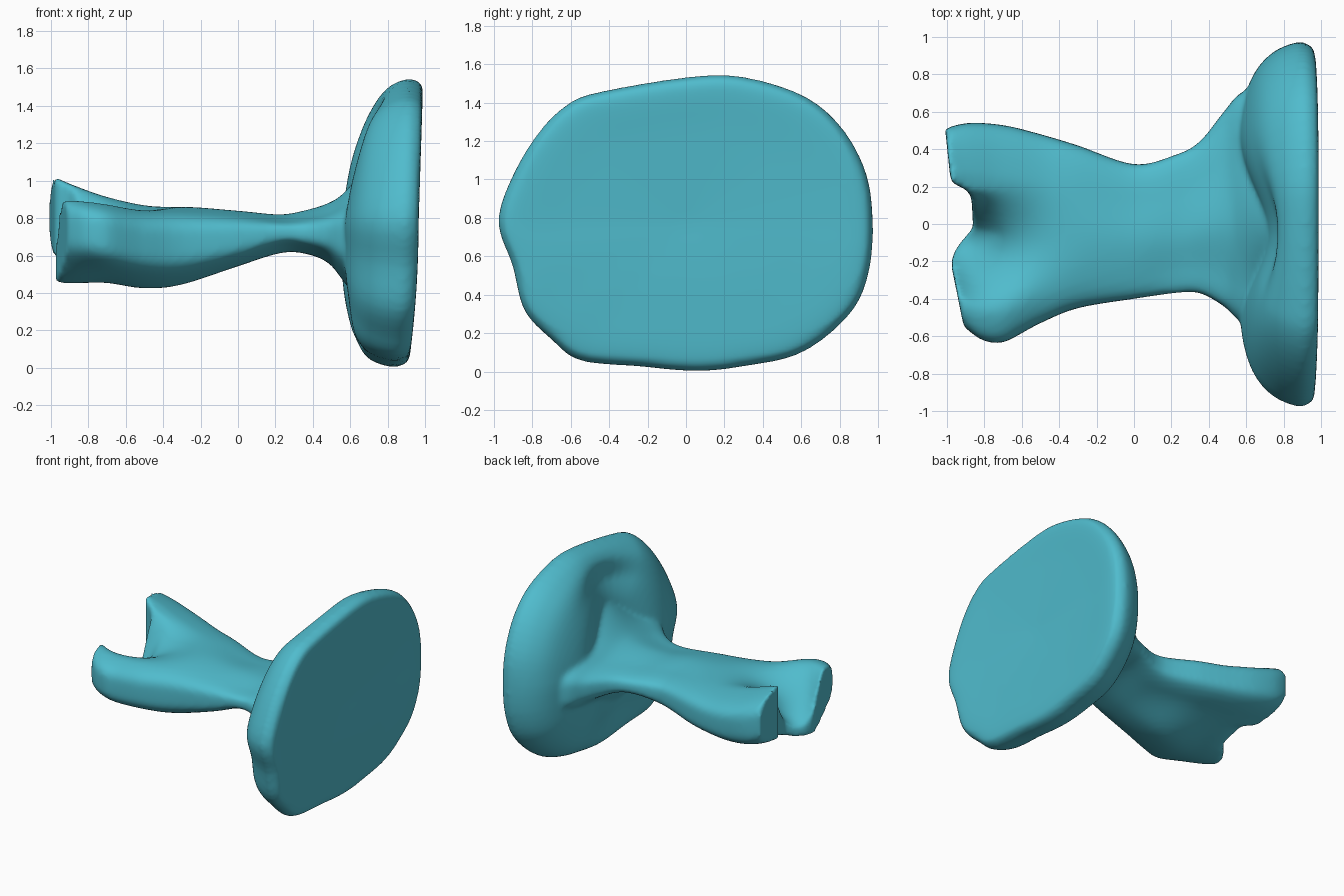
import bpy, bmesh, math

if "Cube" in bpy.data.objects:
    bpy.data.objects.remove(bpy.data.objects["Cube"])

N = 80  # points around every ring


def spline(rows, t, closed=False):
    """Catmull-Rom through rows of numbers, t counted in rows."""
    n = len(rows)
    i = int(math.floor(t))
    if not closed:
        i = min(i, n - 2)
    f = t - i
    pick = (lambda k: rows[k % n]) if closed else (lambda k: rows[max(0, min(n - 1, k))])
    return [0.5 * (2 * b + (c - a) * f + (2 * a - 5 * b + 4 * c - d) * f * f
                   + (3 * b - a - 3 * c + d) * f ** 3)
            for a, b, c, d in zip(pick(i - 1), pick(i), pick(i + 1), pick(i + 2))]


def smoothstep(a, b, v):
    v = max(0, min(1, (v - a) / (b - a)))
    return v * v * (3 - 2 * v)


def linear(pairs, u):
    for (a, p), (b, q) in zip(pairs, pairs[1:]):
        if u <= b:
            return p + (q - p) * (u - a) / (b - a)
    return pairs[-1][1]


def skin(bm, rings):
    loops = [[bm.verts.new(p) for p in r] for r in rings]
    for a, b in zip(loops, loops[1:]):
        for k in range(N):
            bm.faces.new((a[k], a[(k + 1) % N], b[(k + 1) % N], b[k]))
    return loops


def ladder_cap(bm, ring):
    """Close a ring by bridging its upper and lower halves."""
    for k in range(N // 2):
        a, b, c, d = ring[k], ring[k + 1], ring[(N - k - 1) % N], ring[(N - k) % N]
        bm.faces.new(list(dict.fromkeys((a, b, c, d))))


bm = bmesh.new()

# Forked shaft: x, y min, y max, top z (-y, mid, +y), bottom z (-y, keel, +y)
stations = [
    (-0.96, -0.55, 0.51, 0.94, 0.53, 1.04, 0.54, 0.45, 0.58),
    (-0.85, -0.62, 0.54, 0.93, 0.61, 0.99, 0.53, 0.45, 0.54),
    (-0.70, -0.63, 0.53, 0.91, 0.74, 0.93, 0.50, 0.45, 0.52),
    (-0.50, -0.53, 0.48, 0.87, 0.83, 0.88, 0.46, 0.42, 0.52),
    (-0.30, -0.45, 0.42, 0.86, 0.86, 0.86, 0.46, 0.44, 0.53),
    (0.00, -0.40, 0.32, 0.83, 0.84, 0.82, 0.55, 0.54, 0.57),
    (0.22, -0.37, 0.37, 0.80, 0.82, 0.81, 0.64, 0.61, 0.63),
    (0.35, -0.37, 0.44, 0.81, 0.84, 0.82, 0.63, 0.61, 0.63),
    (0.48, -0.44, 0.60, 0.84, 0.88, 0.85, 0.58, 0.56, 0.58),
    (0.57, -0.52, 0.70, 0.90, 0.94, 0.91, 0.48, 0.45, 0.50),
    (0.72, -0.57, 0.76, 1.00, 1.12, 1.00, 0.36, 0.25, 0.38),
]
# Shape of the forked end: shift in x across the width
fork = [(-1, 0.05), (-0.35, -0.02), (-0.2, 0.01), (0, 0.10), (0.36, 0.09), (0.46, -0.02), (1, -0.05)]
rings = []
steps = 70
for s in range(steps + 1):
    x, y0, y1, ta, tm, tb, ba, keel, bb = spline(stations, s / steps * (len(stations) - 1))
    ring = []
    for k in range(N):
        ang = 2 * math.pi * k / N
        u, v = math.cos(ang), math.sin(ang)
        if u > -0.15:
            top = tm + (tb - tm) * smoothstep(-0.15, 0.52, u)
        else:
            top = tm + (ta - tm) * smoothstep(0.15, 0.75, -u)
        if u > -0.3:
            bot = keel + (bb - keel) * smoothstep(-0.3, 0.6, u)
        else:
            bot = keel + (ba - keel) * smoothstep(0.3, 1, -u)
        bulge = math.copysign(abs(v) ** 0.5, v) if abs(v) > 1e-6 else 0
        shift = linear(fork, u) * (1 - smoothstep(-0.96, -0.6, x))
        ring.append((x + shift, (y0 + y1) / 2 + (y1 - y0) / 2 * u,
                     (top + bot) / 2 + (top - bot) / 2 * bulge))
    rings.append(ring)
loops = skin(bm, rings)
ladder_cap(bm, loops[0])
ladder_cap(bm, loops[-1])

# End plate: rounded outline (y, z) swept through a thickness profile
outline = [(0.97, 0.80), (0.95, 0.52), (0.85, 0.30), (0.60, 0.10), (0.30, 0.03),
           (0.05, 0.005), (-0.25, 0.03), (-0.55, 0.06), (-0.70, 0.17), (-0.84, 0.32),
           (-0.90, 0.55), (-0.975, 0.78), (-0.90, 1.02), (-0.76, 1.25), (-0.60, 1.40),
           (-0.42, 1.46), (0.0, 1.53), (0.28, 1.535), (0.60, 1.44), (0.80, 1.28),
           (0.93, 1.05)]
profile = [(0.05, 0.55), (0.3, 0.54), (0.5, 0.545), (0.7, 0.59), (0.85, 0.655),
           (0.95, 0.75), (1.0, 0.87), (0.985, 0.935), (0.92, 0.965), (0.6, 0.955), (0.05, 0.94)]
rings = []
for s in range(51):
    t = s / 50 * (len(profile) - 1)
    r, px = spline(profile, t)
    back = 1 - smoothstep(4.5, 6.5, t)
    ring = []
    for k in range(N):
        y, z = spline(outline, k / N * len(outline), closed=True)
        y, z = y * r, 0.77 + (z - 0.77) * r
        d = (z - 0.77) / 0.77
        lean = (0.025 + 0.04 * back) * d if d > 0 else 0.055 * d * abs(d)
        # hollow running up and down the middle of the back
        depth = 0.11 + 0.04 * smoothstep(-0.4, 0.4, d)
        hollow = depth * back * math.exp(-((y + 0.06) / 0.34) ** 2) * (1 - smoothstep(0.65, 1, r))
        ring.append((px + lean + hollow, y, z))
    rings.append(ring)
loops = skin(bm, rings)
bm.faces.new(loops[0])
bm.faces.new(loops[-1])
bmesh.ops.recalc_face_normals(bm, faces=bm.faces)

mesh = bpy.data.meshes.new("plate_with_forked_shaft")
bm.to_mesh(mesh)
bm.free()
obj = bpy.data.objects.new("plate_with_forked_shaft", mesh)
bpy.context.collection.objects.link(obj)

# Single teal colour
teal = bpy.data.materials.new("teal")
teal.diffuse_color = (0.08, 0.50, 0.61, 1)
teal.use_nodes = True
teal.node_tree.nodes["Principled BSDF"].inputs["Base Color"].default_value = teal.diffuse_color
mesh.materials.append(teal)

# Fuse the parts and soften the joint
fuse = obj.modifiers.new("fuse", 'REMESH')
fuse.mode = 'VOXEL'
fuse.voxel_size = 0.018
fuse.use_smooth_shade = True
soften = obj.modifiers.new("soften", 'SMOOTH')
soften.factor = 0.5
soften.iterations = 7
